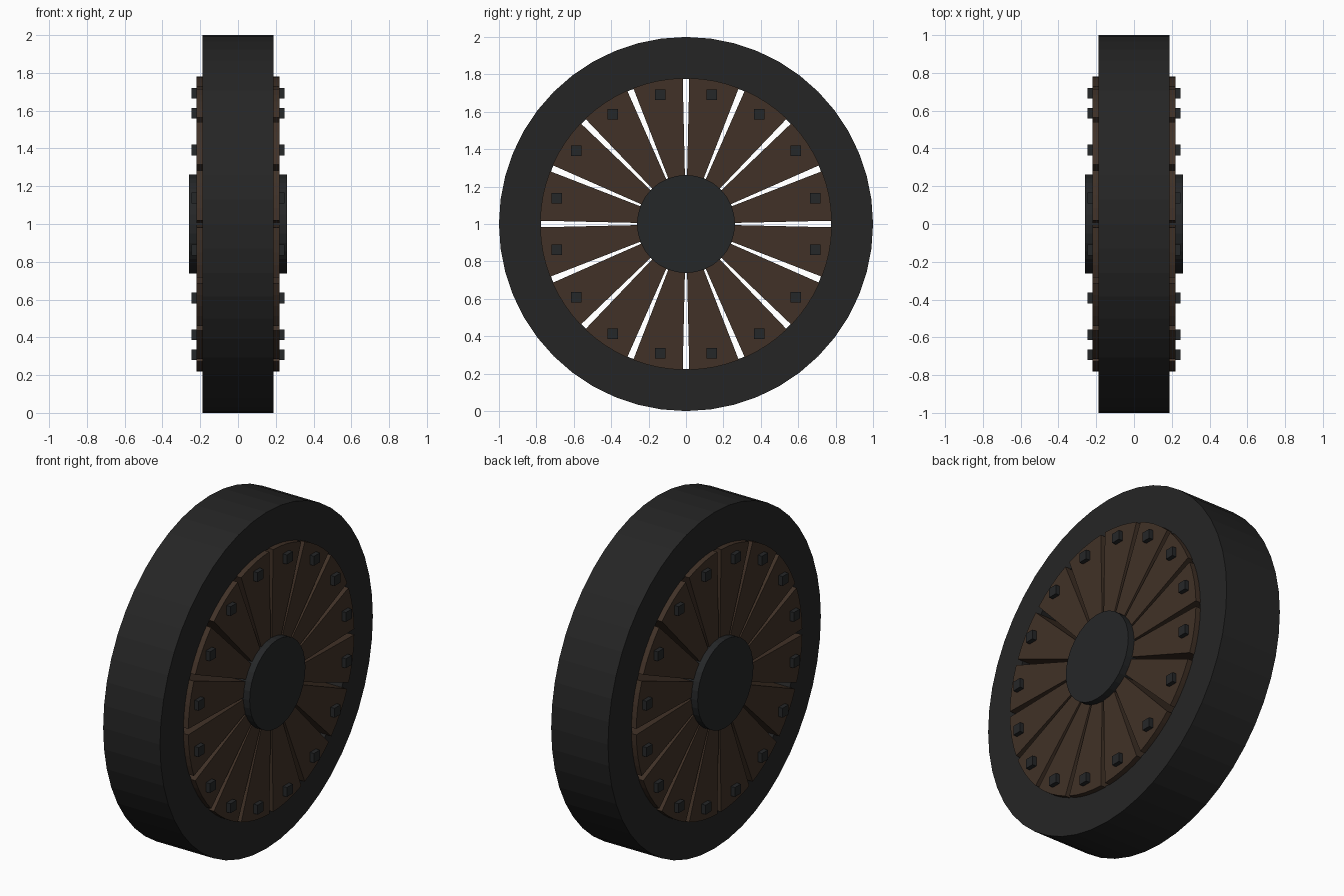
import bpy, bmesh, math

if "Cube" in bpy.data.objects:
    bpy.data.objects.remove(bpy.data.objects["Cube"])

SECTORS = 16
STEP = 2 * math.pi / SECTORS


def material(name, rgb):
    m = bpy.data.materials.new(name)
    m.diffuse_color = (*rgb, 1)
    m.use_nodes = True
    m.node_tree.nodes["Principled BSDF"].inputs["Base Color"].default_value = m.diffuse_color
    return m


rubber = material("black_rubber", (0.0185, 0.0185, 0.0185))
wood = material("dark_wood", (0.052, 0.031, 0.020))
iron = material("dark_iron", (0.0185, 0.020, 0.0212))


def finish(name, bm, mat, smooth=False):
    bmesh.ops.recalc_face_normals(bm, faces=bm.faces)
    me = bpy.data.meshes.new(name)
    bm.to_mesh(me)
    bm.free()
    ob = bpy.data.objects.new(name, me)
    bpy.context.collection.objects.link(ob)
    me.materials.append(mat)
    return ob


def point(x, r, a):
    return (x, r * math.cos(a), 1 + r * math.sin(a))


def prism(bm, outline, half):
    """Extrude an outline of (radius, angle) points along the axle."""
    left = [bm.verts.new(point(-half, r, a)) for r, a in outline]
    right = [bm.verts.new(point(half, r, a)) for r, a in outline]
    bm.faces.new(left)
    bm.faces.new(right)
    n = len(outline)
    for i in range(n):
        j = (i + 1) % n
        bm.faces.new((left[i], left[j], right[j], right[i]))


# Tyre: rectangular section swept round the axle
bm = bmesh.new()
N = 48
section = [(-0.187, 0.775), (-0.187, 1.0), (0.187, 1.0), (0.187, 0.775)]
rings = [[bm.verts.new(point(x, r, 2 * math.pi * i / N)) for x, r in section]
         for i in range(N)]
for i in range(N):
    a, b = rings[i], rings[(i + 1) % N]
    for k in range(4):
        m = (k + 1) % 4
        bm.faces.new((a[k], a[m], b[m], b[k]))
finish("tyre", bm, rubber)

# Wooden wedges with narrow see-through gaps between them
bm = bmesh.new()
HALF_GAP = 0.0225
for i in range(SECTORS):
    a0, a1 = i * STEP + HALF_GAP, (i + 1) * STEP - HALF_GAP
    arc = [(0.78, a0 + (a1 - a0) * k / 4) for k in range(5)]
    prism(bm, [(0.2, a0)] + arc + [(0.2, a1)], 0.219)
finish("wooden_wedges", bm, wood)

# Hub disc through the middle
bm = bmesh.new()
prism(bm, [(0.262, 2 * math.pi * i / 32) for i in range(32)], 0.26)
finish("hub", bm, iron)

# Square bolts, upright, passing through each wedge
bm = bmesh.new()
for i in range(SECTORS):
    _, y, z = point(0, 0.705, (i + 0.5) * STEP)
    cube = bmesh.ops.create_cube(bm, size=1)["verts"]
    bmesh.ops.scale(bm, vec=(0.49, 0.056, 0.056), verts=cube)
    bmesh.ops.translate(bm, vec=(0, y, z), verts=cube)
finish("bolts", bm, iron)
